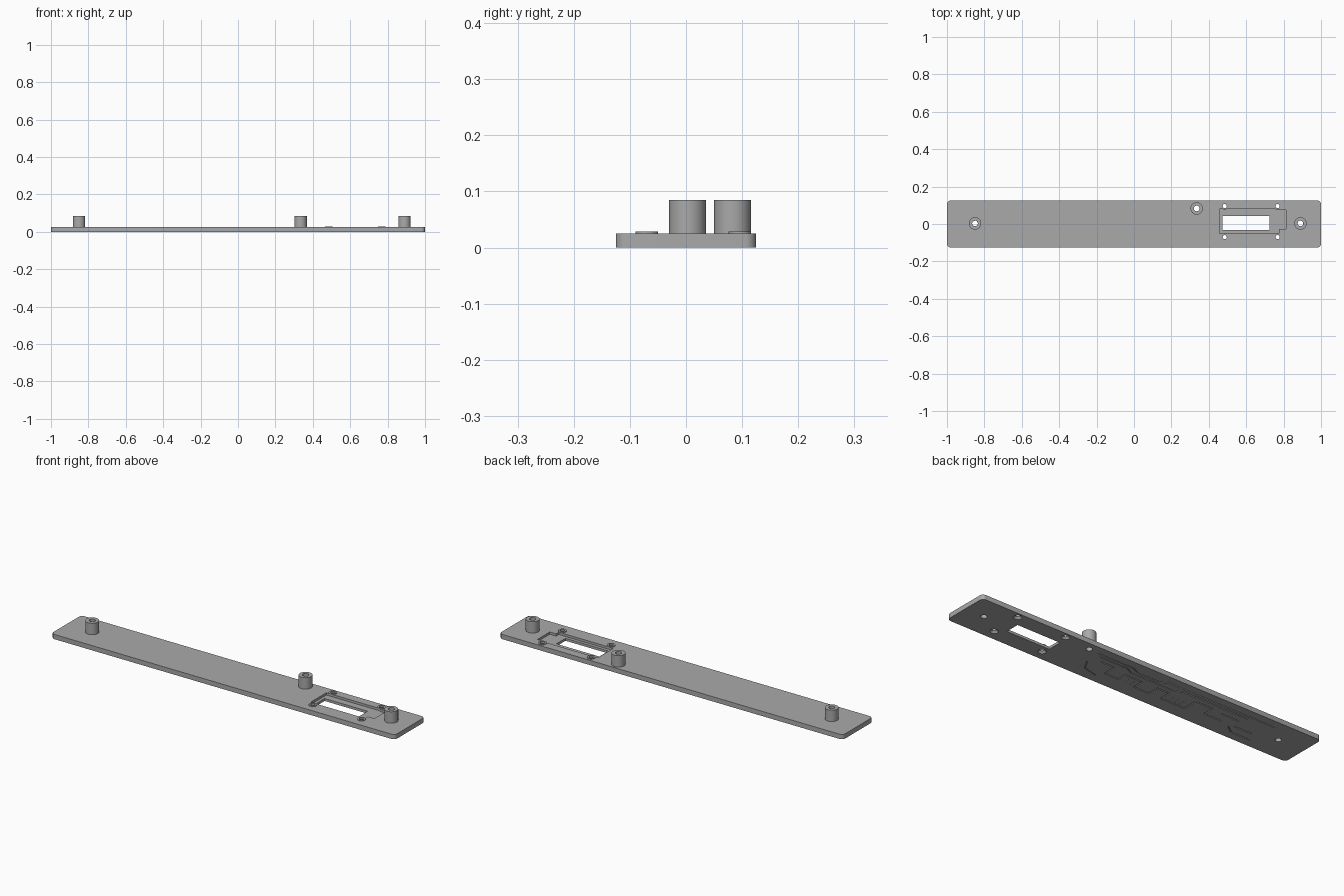
import bpy
import bmesh
from math import pi, cos, sin
from mathutils import Matrix, Vector

cube = bpy.data.objects.get("Cube")
if cube:
    bpy.data.objects.remove(cube, do_unlink=True)

TOP = 0.025
POST_TOP = 0.085
PAD_TOP = 0.0285
POSTS = {"left_post": (0.89, 0.003), "middle_post": (0.335, 0.083), "right_post": (-0.85, 0.003)}
SCREWS = [(x, y) for x in (0.485, 0.768) for y in (-0.07, 0.096)]

grey = bpy.data.materials.new("plain grey")
grey.use_nodes = True
grey.diffuse_color = (0.4, 0.4, 0.4, 1)
grey.node_tree.nodes["Principled BSDF"].inputs["Base Color"].default_value = grey.diffuse_color


def make_object(name, bm):
    bmesh.ops.recalc_face_normals(bm, faces=bm.faces)
    mesh = bpy.data.meshes.new(name)
    bm.to_mesh(mesh)
    bm.free()
    mesh.materials.append(grey)
    obj = bpy.data.objects.new(name, mesh)
    bpy.context.collection.objects.link(obj)
    return obj


def select_only(obj):
    bpy.ops.object.select_all(action="DESELECT")
    obj.select_set(True)
    bpy.context.view_layer.objects.active = obj


def smooth(obj):
    select_only(obj)
    bpy.ops.object.shade_smooth_by_angle(angle=pi / 6)


def prism(bm, outline, z0, z1):
    """Extrude a flat outline between two heights."""
    face = bm.faces.new([bm.verts.new((x, y, z0)) for x, y in outline])
    new = bmesh.ops.extrude_face_region(bm, geom=[face])["geom"]
    bmesh.ops.translate(bm, vec=(0, 0, z1 - z0), verts=[v for v in new if isinstance(v, bmesh.types.BMVert)])


def cone(bm, x, y, z0, z1, r0, r1):
    bmesh.ops.create_cone(bm, cap_ends=True, segments=32, radius1=r0, radius2=r1, depth=z1 - z0,
                          matrix=Matrix.Translation((x, y, (z0 + z1) / 2)))


def rectangle(x0, x1, y0, y1):
    return [(x0, y0), (x1, y0), (x1, y1), (x0, y1)]


def tube(name, x, y, z0, z1, outer, inner, n=40):
    """Open-bored cylinder standing on the plate."""
    bm = bmesh.new()
    rings = []
    for r, z in ((outer, z0), (outer, z1), (inner, z1), (inner, z0)):
        rings.append([bm.verts.new((x + r * cos(2 * pi * i / n), y + r * sin(2 * pi * i / n), z)) for i in range(n)])
    for k in range(4):
        a, b = rings[k], rings[(k + 1) % 4]
        for i in range(n):
            j = (i + 1) % n
            bm.faces.new((a[i], a[j], b[j], b[i]))
    smooth(make_object(name, bm))


def groove(bm, path, width=0.005, depth=0.004):
    """Shallow channel along a path on the underside."""
    points = [Vector(p) for p in path]
    for a, b in zip(points, points[1:]):
        d = (b - a).normalized() * width / 2
        s = Vector((-d.y, d.x))
        prism(bm, [a - d - s, b + d - s, b + d + s, a - d + s], -0.01, depth)


def cut(target, bm):
    cutter = make_object("cutter", bm)
    cutter.hide_render = True
    select_only(target)
    mod = target.modifiers.new("cut", "BOOLEAN")
    mod.operation = "DIFFERENCE"
    mod.solver = "EXACT"
    mod.use_self = True
    mod.object = cutter
    bpy.ops.object.modifier_apply(modifier=mod.name)
    bpy.data.objects.remove(cutter, do_unlink=True)


# Plate with rounded corners
bm = bmesh.new()
prism(bm, rectangle(-1, 1, -0.125, 0.125), 0, TOP)
corners = [e for e in bm.edges if abs(e.verts[0].co.z - e.verts[1].co.z) > 0.01]
bmesh.ops.bevel(bm, geom=corners, offset=0.02, segments=6, profile=0.5, affect="EDGES")
plate = make_object("base_plate", bm)

# Stepped recess around the window
bm = bmesh.new()
prism(bm, [(0.458, -0.05), (0.775, -0.05), (0.775, -0.027), (0.812, -0.027),
           (0.812, 0.075), (0.775, 0.075), (0.775, 0.08), (0.458, 0.08)], 0.013, 0.05)
cut(plate, bm)

# Window, post bores and countersunk screw holes
bm = bmesh.new()
prism(bm, rectangle(0.474, 0.724, -0.033, 0.043), -0.02, 0.05)
for x, y in POSTS.values():
    cone(bm, x, y, -0.02, 0.05, 0.015, 0.015)
for x, y in SCREWS:
    cone(bm, x, y, -0.02, 0.05, 0.011, 0.011)
    cone(bm, x, y, -0.01, 0.01, 0.03, 0.011)
cut(plate, bm)

# Circuit-like channels on the underside
bm = bmesh.new()
groove(bm, [(0.28, 0.08), (0.07, 0.08), (0.03, 0.06), (-0.1, 0.06), (-0.14, 0.08), (-0.76, 0.08)])
groove(bm, [(0.25, 0.06), (0.09, 0.06), (0.05, 0.04), (-0.2, 0.04), (-0.24, 0.06), (-0.62, 0.06)])
groove(bm, [(0.27, -0.01), (0.24, -0.06), (0.16, -0.08)])
groove(bm, [(0.22, 0.03), (0.14, 0.03), (0.14, -0.04), (0.06, -0.04), (0.06, 0.01), (-0.04, 0.01),
            (-0.04, -0.05), (-0.13, -0.05), (-0.13, 0.01), (-0.2, 0.01)])
groove(bm, [(-0.2, 0.01), (-0.2, -0.05), (-0.34, -0.05), (-0.34, 0.03), (-0.44, 0.03), (-0.44, -0.03), (-0.54, -0.03)])
groove(bm, [(-0.5, 0.02), (-0.6, 0.02)])
groove(bm, [(-0.62, -0.03), (-0.72, -0.03)])
groove(bm, [(-0.6, -0.05), (-0.64, -0.08), (-0.75, -0.08)])
for x in (0.02, -0.01, -0.24, -0.27, -0.3):
    for y in (-0.035, -0.01):
        cone(bm, x, y, -0.01, 0.004, 0.003, 0.003)
cut(plate, bm)
smooth(plate)

# Mounting posts and raised screw pads
for name, (x, y) in POSTS.items():
    tube(name, x, y, TOP, POST_TOP, 0.033, 0.015)
for i, (x, y) in enumerate(SCREWS):
    tube(f"screw_pad_{i + 1}", x, y, TOP, PAD_TOP, 0.02, 0.011)
